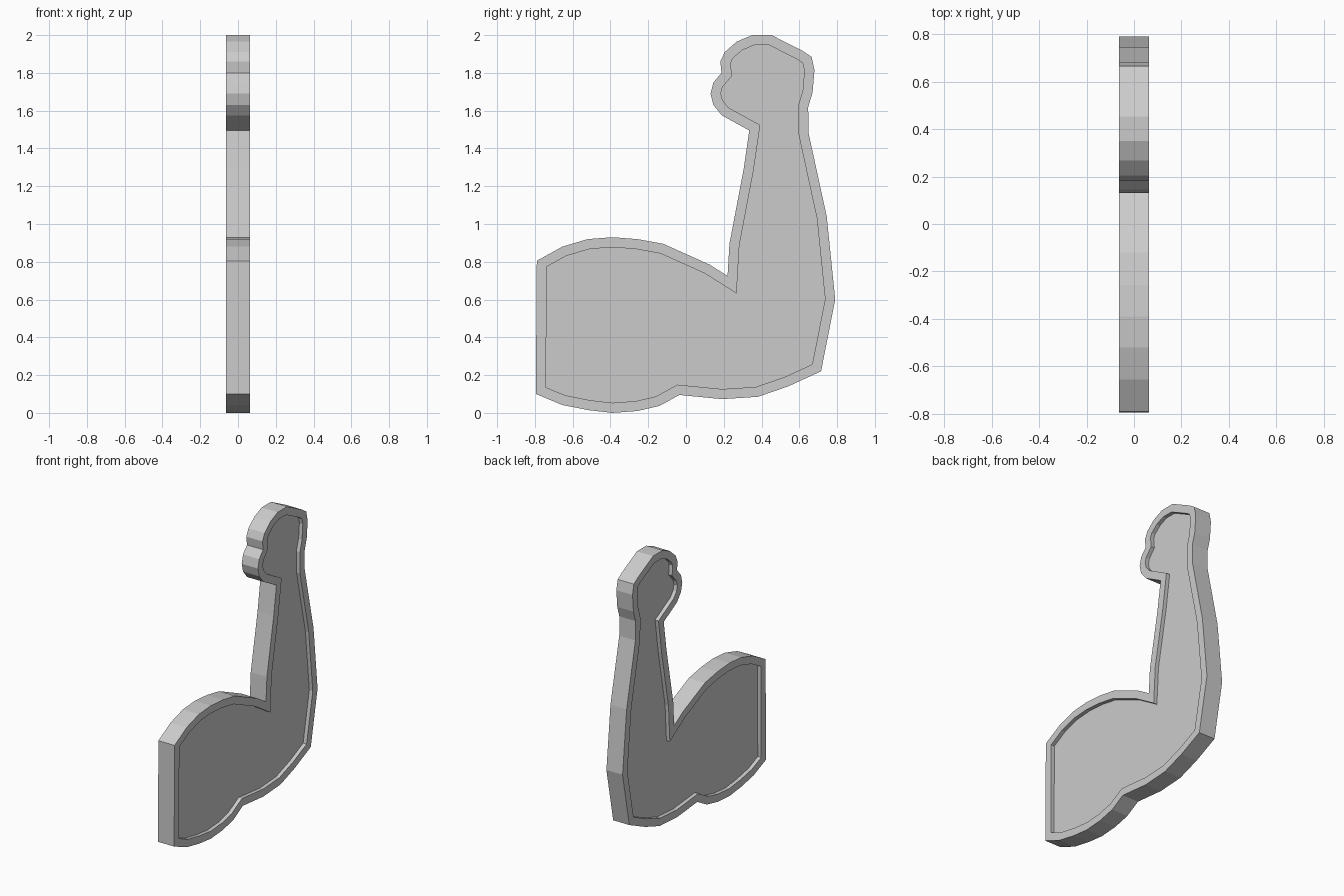
import bpy, bmesh
from mathutils import Vector

if "Cube" in bpy.data.objects:
    bpy.data.objects.remove(bpy.data.objects["Cube"])

HALF, FLOOR, RIM = 0.0625, 0.036, 0.053

# Flexed-arm outline in the (y, z) plane, clockwise from the lower shoulder
outline = [Vector(p) for p in [
    (-.795, .10), (-.79, .805), (-.655, .88), (-.52, .92), (-.39, .93),
    (-.257, .92), (-.12, .895), (.125, .785), (.22, .725), (.23, .895),
    (.305, 1.29), (.335, 1.495), (.19, 1.575), (.145, 1.63), (.13, 1.69),
    (.145, 1.75), (.188, 1.80), (.182, 1.86), (.205, 1.91), (.268, 1.965),
    (.35, 2.0), (.453, 2.0), (.62, 1.915), (.665, 1.885), (.68, 1.815),
    (.67, 1.695), (.647, 1.62), (.648, 1.485), (.745, 1.04), (.79, .60),
    (.715, .22), (.54, .14), (.38, .085), (.19, .073), (-.035, .095),
    (-.14, .037), (-.257, .01), (-.39, 0), (-.52, .015), (-.655, .042)]]


def inset(pts, d):
    """Mitred offset towards the inside of a clockwise loop."""
    out = []
    for i, p in enumerate(pts):
        a = (p - pts[i - 1]).normalized()
        b = (pts[(i + 1) % len(pts)] - p).normalized()
        na, nb = Vector((a.y, -a.x)), Vector((b.y, -b.x))
        out.append(p + (na + nb) * (d / (1 + na.dot(nb))))
    return out


bm = bmesh.new()


def ring(pts, x):
    return [bm.verts.new((x, p.x, p.y)) for p in pts]


def bridge(r, s):
    for i in range(len(r)):
        bm.faces.new((r[i - 1], r[i], s[i], s[i - 1]))


inner = inset(outline, RIM)
rings = [ring(inner, -FLOOR), ring(inner, -HALF), ring(outline, -HALF),
         ring(outline, HALF), ring(inner, HALF), ring(inner, FLOOR)]

# Recess wall, raised rim and outer edge, on both sides
for r, s in zip(rings, rings[1:]):
    bridge(r, s)

# Recessed panels
panels = [bm.faces.new(rings[0]), bm.faces.new(rings[-1])]
bmesh.ops.recalc_face_normals(bm, faces=bm.faces[:])
bmesh.ops.triangulate(bm, faces=panels)

mesh = bpy.data.meshes.new("flexed_arm")
bm.to_mesh(mesh)
bm.free()
bpy.context.collection.objects.link(bpy.data.objects.new("flexed_arm", mesh))
